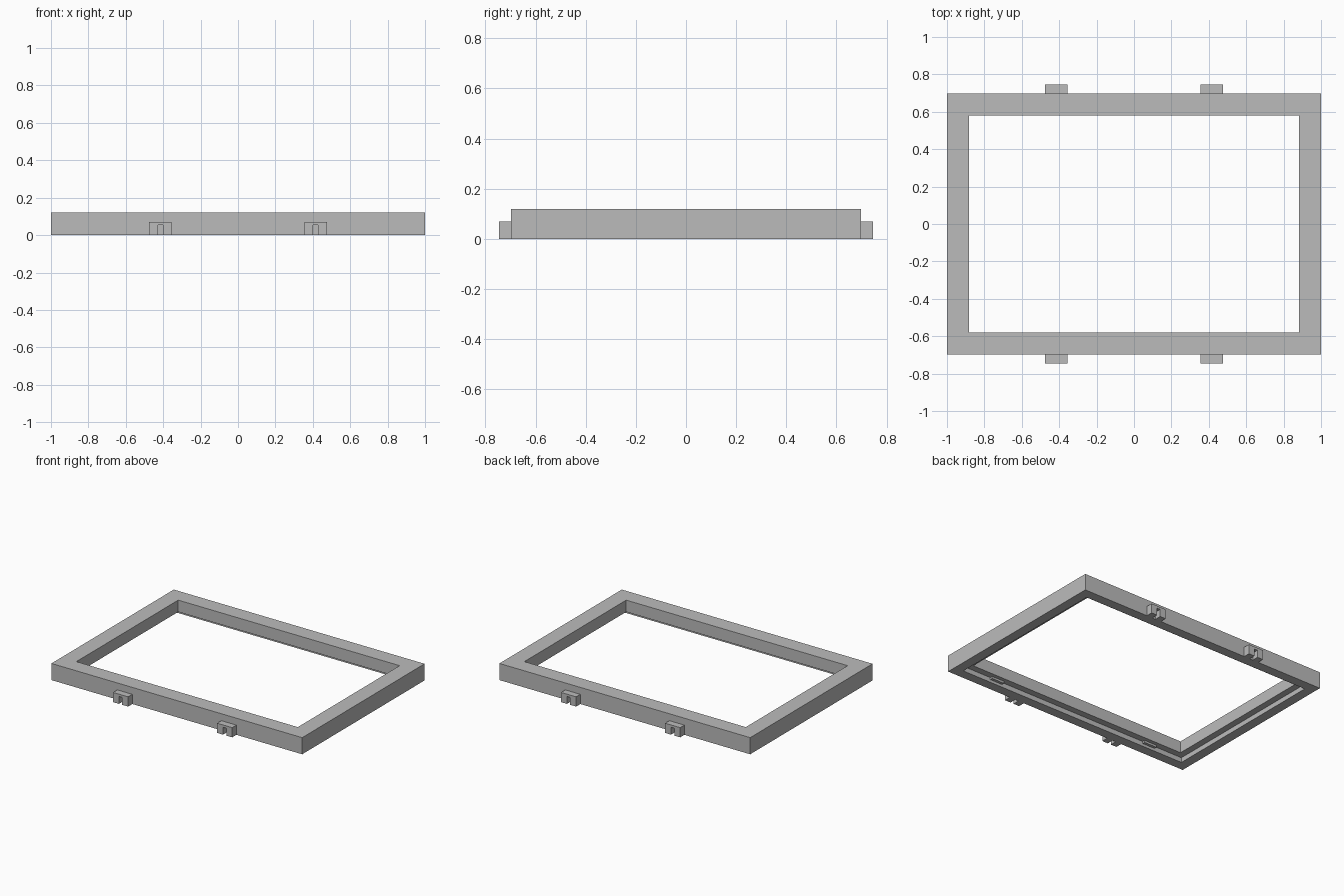
import bpy, bmesh
from mathutils import Vector

cube = bpy.data.objects.get("Cube")
if cube:
    bpy.data.objects.remove(cube, do_unlink=True)

grey = bpy.data.materials.new("plain_grey")
grey.use_nodes = True
colour = (0.5, 0.5, 0.5, 1)
grey.diffuse_color = colour
grey.node_tree.nodes["Principled BSDF"].inputs["Base Color"].default_value = colour

HALF_X, HALF_Y, HEIGHT = 1.0, 0.697, 0.12
BORDER, RIM, STEP = 0.117, 0.07, 0.035


def finish(name, bm):
    bmesh.ops.recalc_face_normals(bm, faces=bm.faces)
    mesh = bpy.data.meshes.new(name)
    bm.to_mesh(mesh)
    bm.free()
    mesh.materials.append(grey)
    obj = bpy.data.objects.new(name, mesh)
    bpy.context.collection.objects.link(obj)
    return obj


def swept_frame(name, profile):
    """Sweep an (inset, height) profile around the rectangle with mitred corners."""
    bm = bmesh.new()
    rings = [[bm.verts.new((sx * (HALF_X - d), sy * (HALF_Y - d), z))
              for sx, sy in ((-1, -1), (1, -1), (1, 1), (-1, 1))]
             for d, z in profile]
    for i, ring in enumerate(rings):
        above = rings[(i + 1) % len(rings)]
        for k in range(4):
            n = (k + 1) % 4
            bm.faces.new((ring[k], ring[n], above[n], above[k]))
    return finish(name, bm)


def extruded(name, outline, y0, y1):
    """Extrude an (x, z) outline from y0 to y1."""
    bm = bmesh.new()
    face = bm.faces.new([bm.verts.new((x, y0, z)) for x, z in outline])
    result = bmesh.ops.extrude_face_region(bm, geom=[face])
    moved = [v for v in result["geom"] if isinstance(v, bmesh.types.BMVert)]
    bmesh.ops.translate(bm, verts=moved, vec=Vector((0, y1 - y0, 0)))
    return finish(name, bm)


# Frame with a stepped recess on the underside
swept_frame("frame", [(0, 0), (0, HEIGHT), (BORDER, HEIGHT),
                      (BORDER, STEP), (RIM, STEP), (RIM, 0)])

# Slotted outer clips and small retaining tabs inside the recess
W, SLOT, TOP, SLOT_TOP = 0.06, 0.013, 0.07, 0.053
for sy, side in ((-1, "front"), (1, "back")):
    for sx, hand in ((-1, "right"), (1, "left")):
        x = sx * 0.415
        arch = [(x - W, 0), (x - W, TOP), (x + W, TOP), (x + W, 0),
                (x + SLOT, 0), (x + SLOT, SLOT_TOP),
                (x - SLOT, SLOT_TOP), (x - SLOT, 0)]
        extruded(f"{side}_{hand}_clip", arch, sy * HALF_Y, sy * 0.745)

        x = sx * 0.65
        tab = [(x - 0.05, 0.02), (x - 0.05, STEP), (x + 0.05, STEP), (x + 0.05, 0.02)]
        inner = HALF_Y - RIM
        extruded(f"{side}_{hand}_tab", tab, sy * inner, sy * (inner - 0.02))
